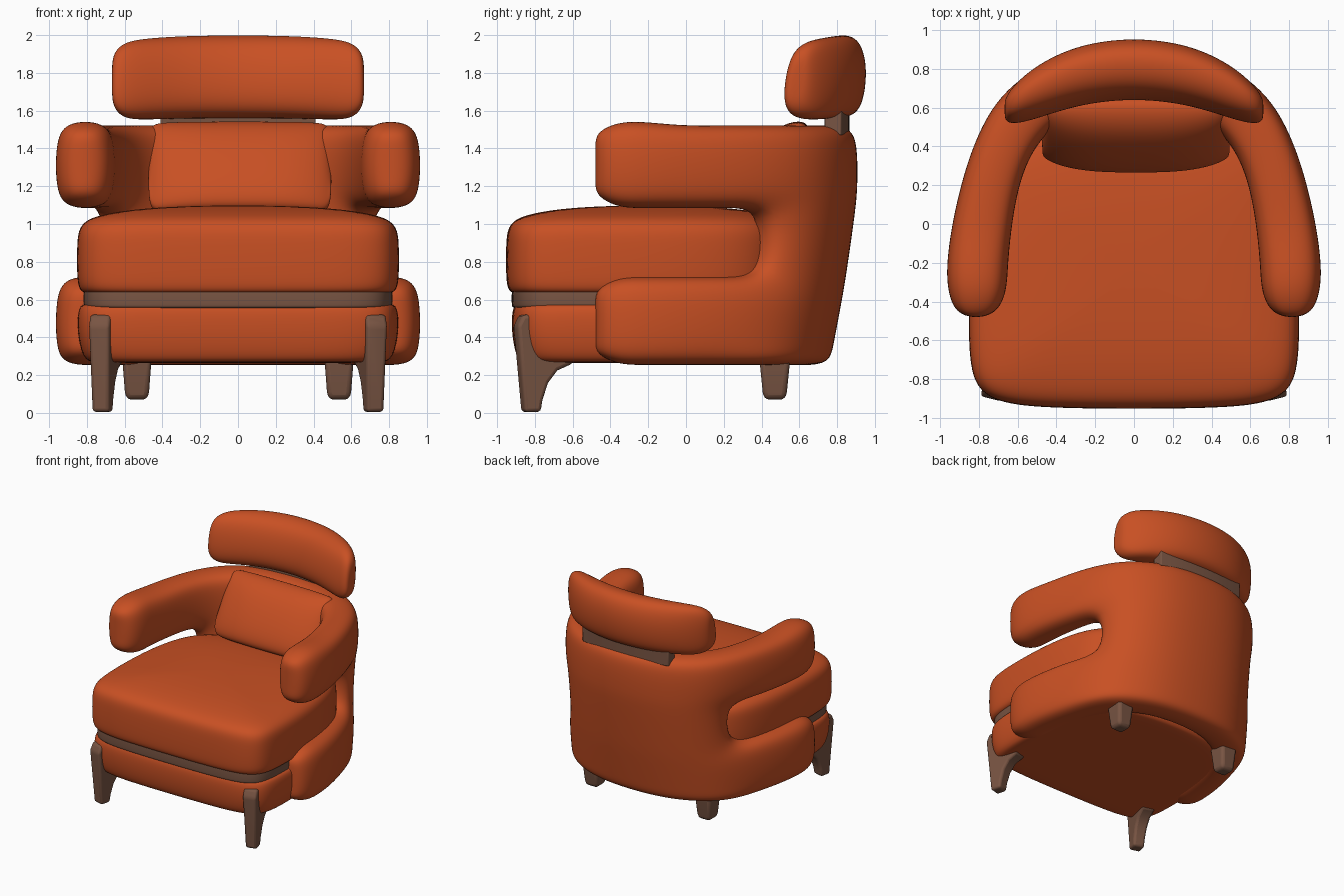
import bpy, bmesh, math
from mathutils import Matrix, Vector

if "Cube" in bpy.data.objects:
    bpy.data.objects.remove(bpy.data.objects["Cube"])


def make_mat(name, rgb):
    m = bpy.data.materials.new(name)
    m.diffuse_color = (*rgb, 1)
    m.use_nodes = True
    m.node_tree.nodes["Principled BSDF"].inputs["Base Color"].default_value = m.diffuse_color
    return m


FABRIC = make_mat("burnt orange fabric", (0.58, 0.08, 0.017))
WOOD = make_mat("brown wood", (0.19, 0.09, 0.056))


def finish(bm, name, mat, subsurf=0, bevel=0.0):
    bmesh.ops.recalc_face_normals(bm, faces=bm.faces[:])
    me = bpy.data.meshes.new(name)
    bm.to_mesh(me)
    bm.free()
    ob = bpy.data.objects.new(name, me)
    bpy.context.collection.objects.link(ob)
    me.materials.append(mat)
    if bevel:
        b = ob.modifiers.new("bevel", "BEVEL")
        b.width, b.segments, b.limit_method = bevel, 3, "ANGLE"
    if subsurf:
        s = ob.modifiers.new("subsurf", "SUBSURF")
        s.levels = s.render_levels = subsurf
    bpy.ops.object.select_all(action="DESELECT")
    ob.select_set(True)
    bpy.context.view_layer.objects.active = ob
    if subsurf:
        bpy.ops.object.shade_smooth()
    else:
        bpy.ops.object.shade_smooth_by_angle(angle=math.radians(40))
    return ob


def skin(rings):
    """Join rings of points with quads and close both ends."""
    bm = bmesh.new()
    vs = [[bm.verts.new(p) for p in r] for r in rings]
    n = len(rings[0])
    for a, b in zip(vs, vs[1:]):
        for k in range(n):
            bm.faces.new((a[k], a[(k + 1) % n], b[(k + 1) % n], b[k]))
    bm.faces.new(vs[0])
    bm.faces.new(vs[-1])
    return bm


def slab(name, half, rings, mat, cy=-0.2):
    """Mirrored plan outline stacked as (scale, z) rings."""
    outline = half + [(-x, y) for x, y in reversed(half[1:-1])]
    skin_rings = [[(x * s, cy + (y - cy) * s, z) for x, y in outline] for s, z in rings]
    return finish(skin(skin_rings), name, mat, 3)


def pillow(name, section, stations, lean, mat):
    """Cross-section swept along x; stations are (x, yc, zc, ry, rz)."""
    rings = [[(x, yc + u * ry + lean * w, zc + w * rz) for u, w in section]
             for x, yc, zc, ry, rz in stations]
    return finish(skin(rings), name, mat, 3)


# Seat cushion, wooden band and base share one plan outline
plan = [(0, -0.955), (0.45, -0.95), (0.70, -0.925), (0.83, -0.84), (0.857, -0.62),
        (0.85, -0.2), (0.8, 0.15), (0.68, 0.42), (0.4, 0.55), (0, 0.58)]
slab("seat_cushion", plan,
     [(0.5, 0.632), (0.9, 0.632), (0.985, 0.633), (1.0, 0.72), (1.0, 0.9), (0.985, 1.0),
      (0.87, 1.05), (0.6, 1.083), (0.3, 1.095), (0.08, 1.098)], FABRIC)
slab("wood_band", plan,
     [(0.5, 0.55), (0.95, 0.55), (0.96, 0.56), (0.96, 0.65), (0.95, 0.66), (0.5, 0.66)], WOOD)
base_plan = [(x, y * 0.97) for x, y in plan]
slab("base", base_plan,
     [(0.08, 0.265), (0.5, 0.265), (0.88, 0.265), (0.95, 0.275), (0.985, 0.36), (1.0, 0.47),
      (0.99, 0.57), (0.93, 0.582), (0.5, 0.582)], FABRIC)

# Wrap-around shell: plan stations (outer, inner) by height rows, gap below each arm
out = [(0, 0.92), (0.36, 0.885), (0.645, 0.725), (0.79, 0.515), (0.885, 0.25), (0.945, -0.02),
       (0.97, -0.22), (0.962, -0.36), (0.91, -0.485)]
inn = [(0, 0.64), (0.28, 0.60), (0.45, 0.48), (0.55, 0.33), (0.605, 0.15), (0.635, -0.05),
       (0.65, -0.22), (0.655, -0.36), (0.72, -0.485)]
rows = [0.25, 0.35, 0.6, 0.725, 1.08, 1.2, 1.42, 1.525]
N = len(out) - 1
bm = bmesh.new()
cache = {}


def sv(i, j, side):
    if (i, j, side) not in cache:
        k = abs(i)
        p, q = Vector((out, inn)[side][k]), Vector((inn, out)[side][k])
        z = rows[j]
        if j in (3, 4) and k >= 3 or j == 7 or j == 0 and k >= 4:  # rounded rims
            p = p.lerp(q, 0.14)
        if k >= N - 2 and j == 7:
            z += 0.022
        if k == N:  # rounded arm tips
            mid = 0.48 if j < 4 else 1.33
            z = mid + (z - mid) * 0.72
        x, y = p
        if y > 0:  # back leans in towards the floor
            y *= 1 - 0.165 * (max(0, 1.2 - z) / 0.95) ** 1.3
        cache[i, j, side] = bm.verts.new((math.copysign(x, i), y, z))
    return cache[i, j, side]


def solid(i, j):
    if not (-N <= i < N and 0 <= j < len(rows) - 1):
        return False
    return j != 3 or -3 <= i < 3


for i in range(-N, N):
    for j in range(len(rows) - 1):
        if not solid(i, j):
            continue
        for s in (0, 1):
            bm.faces.new((sv(i, j, s), sv(i + 1, j, s), sv(i + 1, j + 1, s), sv(i, j + 1, s)))
        edges = [((i, j - 1), (i, j), (i + 1, j)), ((i, j + 1), (i, j + 1), (i + 1, j + 1)),
                 ((i - 1, j), (i, j), (i, j + 1)), ((i + 1, j), (i + 1, j), (i + 1, j + 1))]
        for nb, a, b in edges:
            if not solid(*nb):
                bm.faces.new((sv(*a, 0), sv(*b, 0), sv(*b, 1), sv(*a, 1)))
finish(bm, "arm_and_back_shell", FABRIC, 3)

# Headrest: curved bolster
section = [(-0.55, -1), (0.5, -1), (1.0, -0.75), (1.08, 0.2), (0.75, 0.9), (0.1, 1.04),
           (-0.75, 0.85), (-1.06, 0.1), (-1.04, -0.65)]
half = [(0.0, 0.81, 1.78, 0.15, 0.222), (0.28, 0.775, 1.778, 0.148, 0.221),
        (0.48, 0.695, 1.768, 0.135, 0.218), (0.60, 0.63, 1.76, 0.105, 0.208),
        (0.66, 0.595, 1.76, 0.065, 0.15), (0.668, 0.593, 1.76, 0.025, 0.07)]
pillow("headrest", section, [(-s[0], *s[1:]) for s in reversed(half[1:])] + half, 0.015, FABRIC)

# Loose back pillow, leaning on the shell
half = [(0.0, 0.465, 1.305, 0.135, 0.24), (0.25, 0.465, 1.305, 0.13, 0.24),
        (0.41, 0.475, 1.3, 0.10, 0.24), (0.475, 0.48, 1.3, 0.06, 0.23),
        (0.485, 0.48, 1.3, 0.025, 0.12)]
pillow("back_pillow", section,
       [(0.01 - s[0], *s[1:]) for s in reversed(half[1:])] + [(0.01 + s[0], *s[1:]) for s in half],
       0.115, FABRIC)

# Curved wooden support under the headrest
rings = []
for k in range(13):
    x = -0.41 + 0.82 * k / 12
    y = 0.82 - 0.25 * x * x
    rings.append([(x, y - 0.045, 1.47), (x, y + 0.045, 1.47), (x, y + 0.045, 1.62), (x, y - 0.045, 1.62)])
finish(skin(rings), "headrest_support", WOOD, bevel=0.008)

# Front legs: side profile given thickness, turned slightly to the corner
profile = [(-0.865, 0.005), (-0.775, 0.005), (-0.765, 0.07), (-0.735, 0.16), (-0.685, 0.225),
           (-0.6, 0.262), (-0.6, 0.3), (-0.75, 0.4), (-0.81, 0.52), (-0.875, 0.52), (-0.905, 0.46)]
pivot = Vector((0, -0.84, 0))
for sx, side in ((-1, "left"), (1, "right")):
    rings = [[(w * (0.82 + 0.18 * min(1, z / 0.3)), y, z) for y, z in profile] for w in (-0.057, 0.057)]
    bm = skin(rings)
    turn = (Matrix.Translation(Vector((sx * 0.722, 0, 0)) + pivot)
            @ Matrix.Rotation(sx * math.radians(14), 4, "Z") @ Matrix.Translation(-pivot))
    bmesh.ops.transform(bm, matrix=turn, verts=bm.verts[:])
    finish(bm, side + "_front_leg", WOOD, bevel=0.022)

    # Rear legs: short tapered blocks
    rings = []
    for z, rx, ry in ((0.07, 0.054, 0.054), (0.11, 0.064, 0.064), (0.32, 0.08, 0.085)):
        cx, cy = sx * 0.535, 0.47
        rings.append([(cx - rx, cy - ry, z), (cx + rx, cy - ry, z), (cx + rx, cy + ry, z), (cx - rx, cy + ry, z)])
    finish(skin(rings), side + "_rear_leg", WOOD, bevel=0.025)
